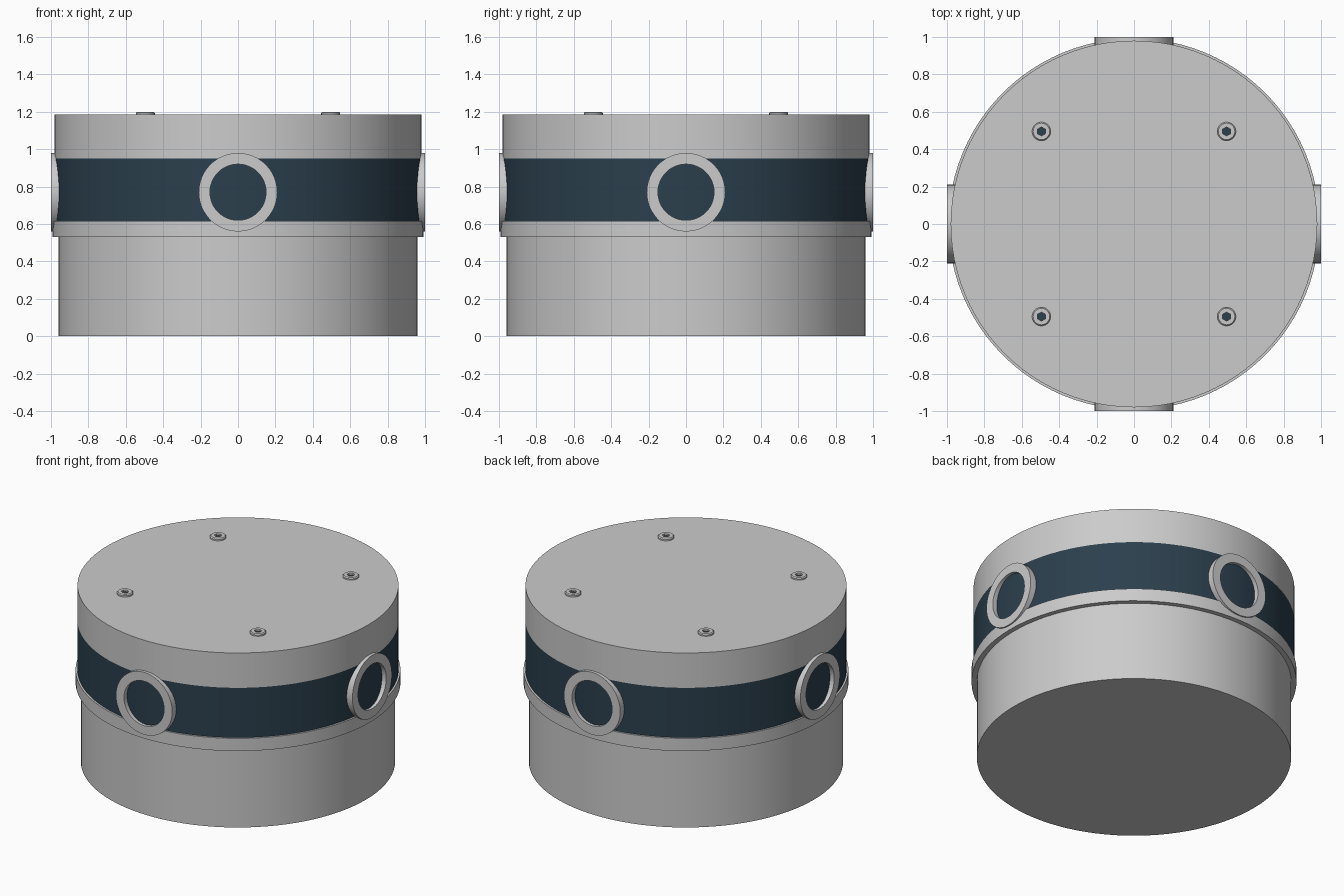
import bpy, bmesh, math
from mathutils import Matrix

cube = bpy.data.objects.get("Cube")
if cube:
    bpy.data.objects.remove(cube, do_unlink=True)


def material(name, rgb):
    m = bpy.data.materials.new(name)
    m.use_nodes = True
    m.diffuse_color = (*rgb, 1)
    m.node_tree.nodes["Principled BSDF"].inputs["Base Color"].default_value = (*rgb, 1)
    return m


GREY = material("light grey", (0.60, 0.60, 0.60))
NAVY = material("dark blue", (0.024, 0.050, 0.074))


def hex_radius(r, a):
    """Radius of a hexagon with corners at +y and -y, in direction a."""
    off = (a + math.pi / 6) % (math.pi / 3) - math.pi / 6
    return r * math.cos(math.pi / 6) / math.cos(off)


def lathe(name, profile, segs, mats, start_cap=False, end_cap=False,
          closed=False, hex_from=None, matrix=Matrix()):
    """Turn an (r, z) profile about z; points from hex_from on are hexagonal.
    The end cap takes the last material."""
    bm = bmesh.new()
    rings = []
    for k, (r, z) in enumerate(profile):
        ring = []
        for i in range(segs):
            a = 2 * math.pi * i / segs
            rr = hex_radius(r, a) if hex_from is not None and k >= hex_from else r
            ring.append(bm.verts.new((rr * math.cos(a), rr * math.sin(a), z)))
        rings.append(ring)
    pairs = list(zip(rings, rings[1:]))
    if closed:
        pairs.append((rings[-1], rings[0]))
    for lo, hi in pairs:
        for i in range(segs):
            j = (i + 1) % segs
            bm.faces.new((lo[i], lo[j], hi[j], hi[i]))
    if start_cap:
        bm.faces.new(rings[0][::-1])
    if end_cap:
        bm.faces.new(rings[-1]).material_index = len(mats) - 1
    me = bpy.data.meshes.new(name)
    bm.to_mesh(me)
    bm.free()
    for m in mats:
        me.materials.append(m)
    ob = bpy.data.objects.new(name, me)
    ob.matrix_world = matrix
    bpy.context.collection.objects.link(ob)
    bpy.ops.object.select_all(action='DESELECT')
    ob.select_set(True)
    bpy.context.view_layer.objects.active = ob
    bpy.ops.object.shade_smooth_by_angle(angle=math.radians(30))
    return ob


# Round housing, bottom to top
SEGS = 96
lathe("lower_drum", [(0.96, 0), (0.96, 0.53)], SEGS, [GREY], start_cap=True)
lathe("flange", [(0.96, 0.53), (0.992, 0.53), (0.992, 0.615), (0.98, 0.615)], SEGS, [GREY])
lathe("dark_band", [(0.98, 0.615), (0.98, 0.95)], SEGS, [NAVY])
lathe("upper_cap", [(0.98, 0.95), (0.98, 1.185)], SEGS, [GREY], end_cap=True)

# Four port rings around the band; the band shows through each one
for k, side in enumerate(("front", "left", "back", "right")):
    place = (Matrix.Translation((0, 0, 0.77))
             @ Matrix.Rotation(k * math.pi / 2, 4, 'Z')
             @ Matrix.Rotation(math.pi / 2, 4, 'X'))
    lathe(side + "_port_ring",
          [(0.15, 0.945), (0.21, 0.945), (0.21, 1.0), (0.15, 1.0)],
          48, [GREY], closed=True, matrix=place)

# Four socket-head screws on the top, with dark hexagonal recess floors
for x, side in ((-0.495, "right"), (0.495, "left")):
    for y, end in ((-0.495, "front"), (0.495, "back")):
        lathe(f"{end}_{side}_screw",
              [(0.05, 1.183), (0.05, 1.194), (0.044, 1.2), (0.024, 1.2), (0.024, 1.188)],
              24, [GREY, NAVY], end_cap=True, hex_from=3,
              matrix=Matrix.Translation((x, y, 0)))
